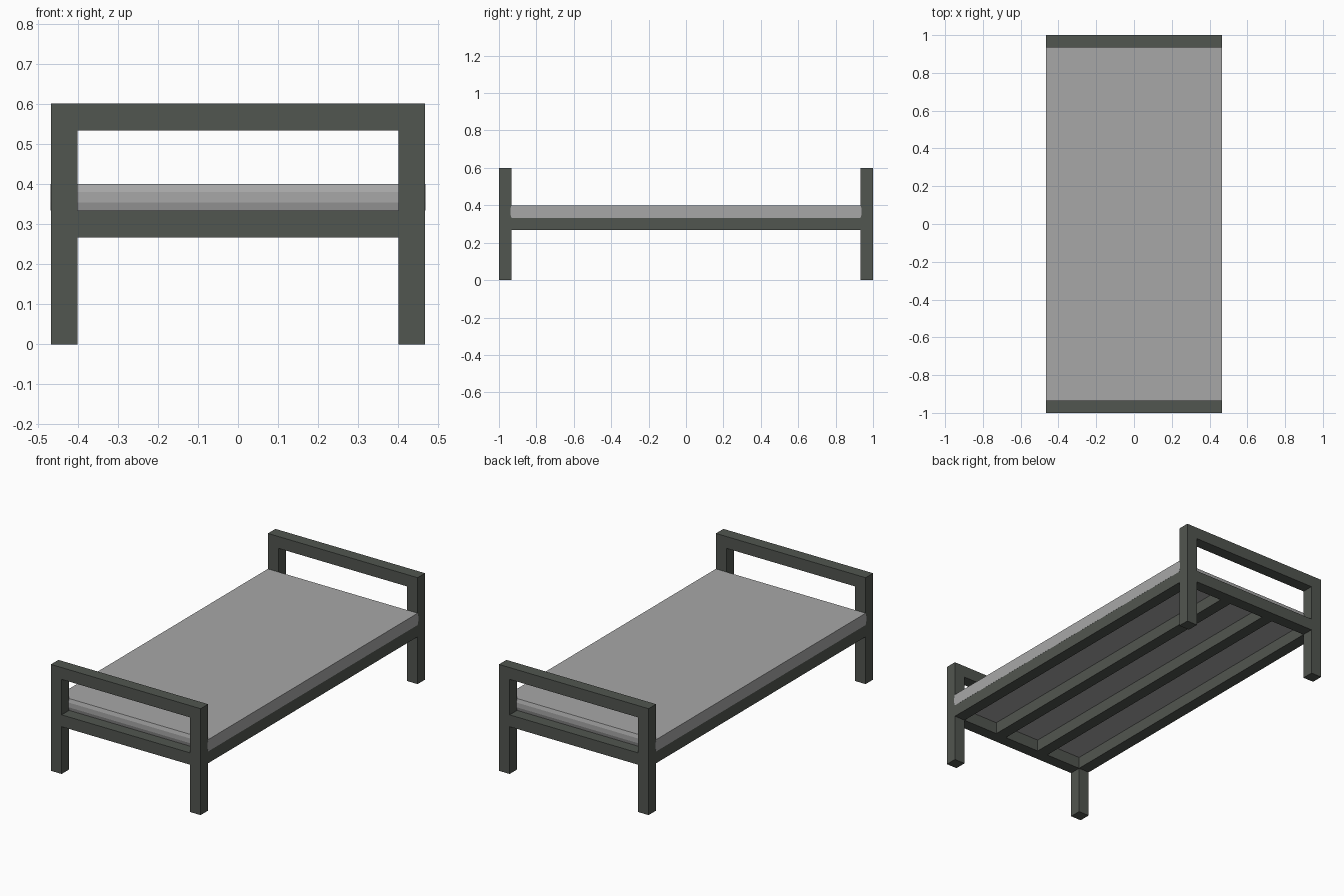
import bpy, bmesh

cube = bpy.data.objects.get("Cube")
if cube:
    bpy.data.objects.remove(cube, do_unlink=True)


def material(name, rgb):
    m = bpy.data.materials.new(name)
    m.use_nodes = True
    m.diffuse_color = (*rgb, 1)
    bsdf = next(n for n in m.node_tree.nodes if n.type == 'BSDF_PRINCIPLED')
    bsdf.inputs["Base Color"].default_value = (*rgb, 1)
    return m


FRAME = material("dark grey green", (0.083, 0.092, 0.080))
CLOTH = material("light grey", (0.39, 0.39, 0.39))


def add_object(name, bm, mat):
    bmesh.ops.recalc_face_normals(bm, faces=bm.faces)
    mesh = bpy.data.meshes.new(name)
    bm.to_mesh(mesh)
    bm.free()
    mesh.materials.append(mat)
    obj = bpy.data.objects.new(name, mesh)
    bpy.context.collection.objects.link(obj)


def box(name, x, y, z, mat=FRAME):
    """Box spanning the given (low, high) ranges."""
    bm = bmesh.new()
    bmesh.ops.create_cube(bm, size=1)
    for v in bm.verts:
        v.co = [r[0] if c < 0 else r[1] for c, r in zip(v.co, (x, y, z))]
    add_object(name, bm, mat)


T = 1 / 15                  # beam thickness
W, L, H = 7 * T, 1.0, 9 * T  # half width, half length, height
IN_X, IN_Y = W - T, L - T    # inner faces of the legs
RAIL = (4 * T, 5 * T)        # height range of the bed rails


def span(centre, size=T):
    return (centre - size / 2, centre + size / 2)


# Head and foot frames: two legs, a top bar and a bed rail each
for end, sy in (("front", -1), ("back", 1)):
    y = span(sy * (L - T / 2))
    for side, sx in (("right", -1), ("left", 1)):
        box(f"{end}_{side}_leg", span(sx * (W - T / 2)), y, (0, H))
    box(f"{end}_top_bar", (-IN_X, IN_X), y, (H - T, H))
    box(f"{end}_rail", (-IN_X, IN_X), y, RAIL)

# Side rails and the two long support beams between them
gap = (2 * IN_X - 2 * T) / 3
for side, sx in (("right", -1), ("left", 1)):
    box(f"{side}_side_rail", span(sx * (W - T / 2)), (-IN_Y, IN_Y), RAIL)
    box(f"{side}_support_beam", span(sx * (gap + T) / 2), (-IN_Y, IN_Y), RAIL)

# Mattress: side profile with slightly bulging ends, extruded across the width
half = [(IN_Y, 5 * T), (IN_Y + 0.006, 5.3 * T), (IN_Y + 0.006, 5.7 * T), (IN_Y, 6 * T)]
profile = half + [(-y, z) for y, z in reversed(half)]
bm = bmesh.new()
face = bm.faces.new([bm.verts.new((-W - 0.0005, y, z)) for y, z in profile])
new = bmesh.ops.extrude_face_region(bm, geom=[face])["geom"]
bmesh.ops.translate(bm, vec=(2 * W + 0.001, 0, 0),
                    verts=[g for g in new if isinstance(g, bmesh.types.BMVert)])
add_object("mattress", bm, CLOTH)
